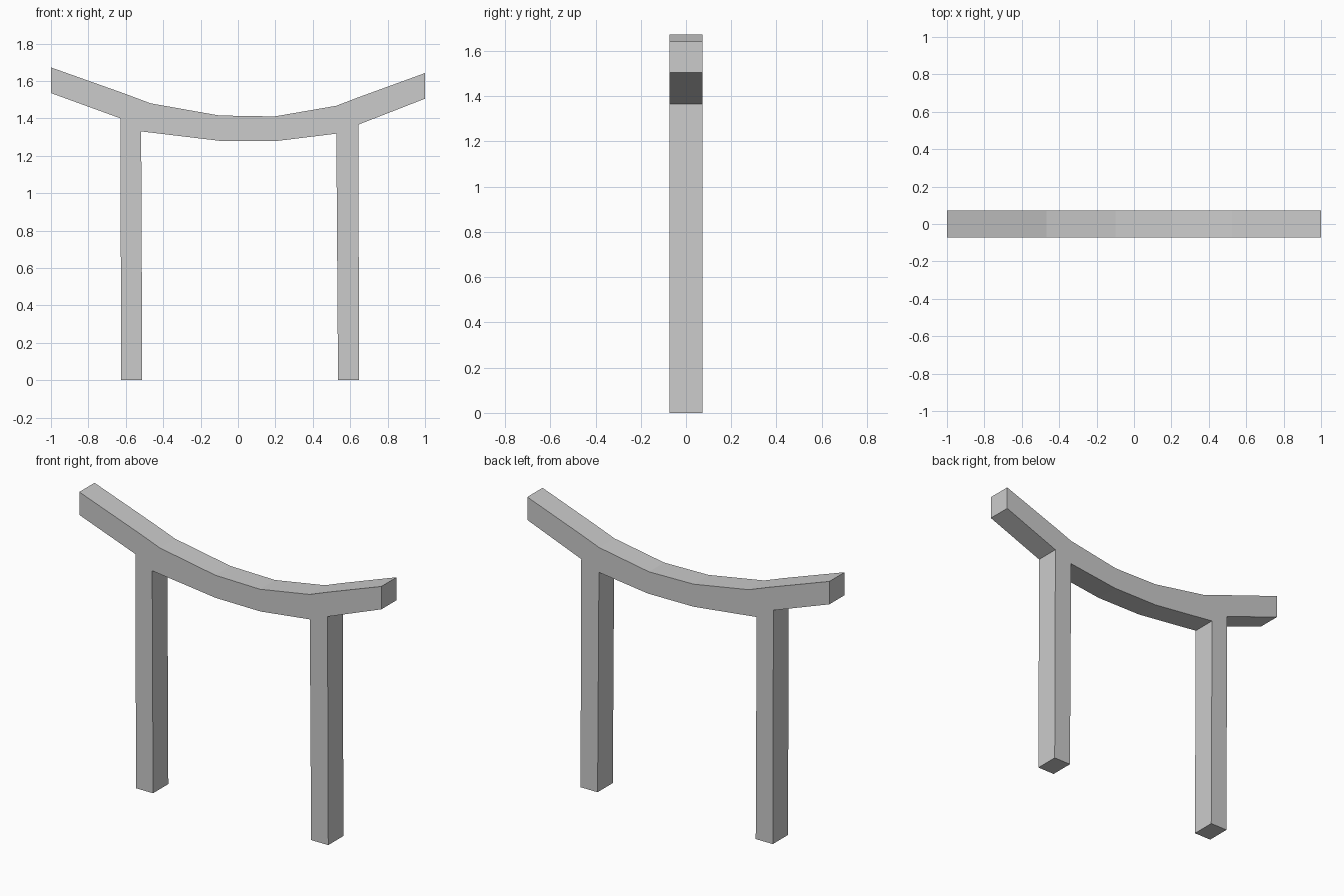
import bpy
import bmesh

if "Cube" in bpy.data.objects:
    bpy.data.objects.remove(bpy.data.objects["Cube"])

HALF_DEPTH = 0.072

# Upper edge of the sagging crossbeam, left to right
beam_top = [(-1, 1.672), (-0.6, 1.53), (-0.467, 1.48), (-0.1, 1.415),
            (0.195, 1.41), (0.525, 1.467), (0.64, 1.511), (1, 1.642)]

# Lower edge, right to left, dipping down around each post
right_post = [(0.643, 1.366), (0.648, 0), (0.535, 0), (0.526, 1.318)]
left_post = [(-0.518, 1.33), (-0.512, 0), (-0.625, 0), (-0.629, 1.4)]
underside = ([(1, 1.505)] + right_post + [(0.2, 1.278), (-0.1, 1.28)]
             + left_post + [(-1, 1.535)])


def extrude_profile(name, profile, half_depth):
    """Extrude an x-z outline symmetrically along y."""
    bm = bmesh.new()
    face = bm.faces.new([bm.verts.new((x, -half_depth, z)) for x, z in profile])
    result = bmesh.ops.extrude_face_region(bm, geom=[face], use_keep_orig=True)
    moved = [g for g in result["geom"] if isinstance(g, bmesh.types.BMVert)]
    bmesh.ops.translate(bm, verts=moved, vec=(0, 2 * half_depth, 0))
    bmesh.ops.recalc_face_normals(bm, faces=bm.faces[:])
    caps = [f for f in bm.faces if len(f.verts) > 4]
    bmesh.ops.triangulate(bm, faces=caps)
    mesh = bpy.data.meshes.new(name)
    bm.to_mesh(mesh)
    bm.free()
    obj = bpy.data.objects.new(name, mesh)
    bpy.context.collection.objects.link(obj)
    return obj


# Beam and posts form one continuous flat-sided frame
extrude_profile("gate_frame", beam_top + underside, HALF_DEPTH)
